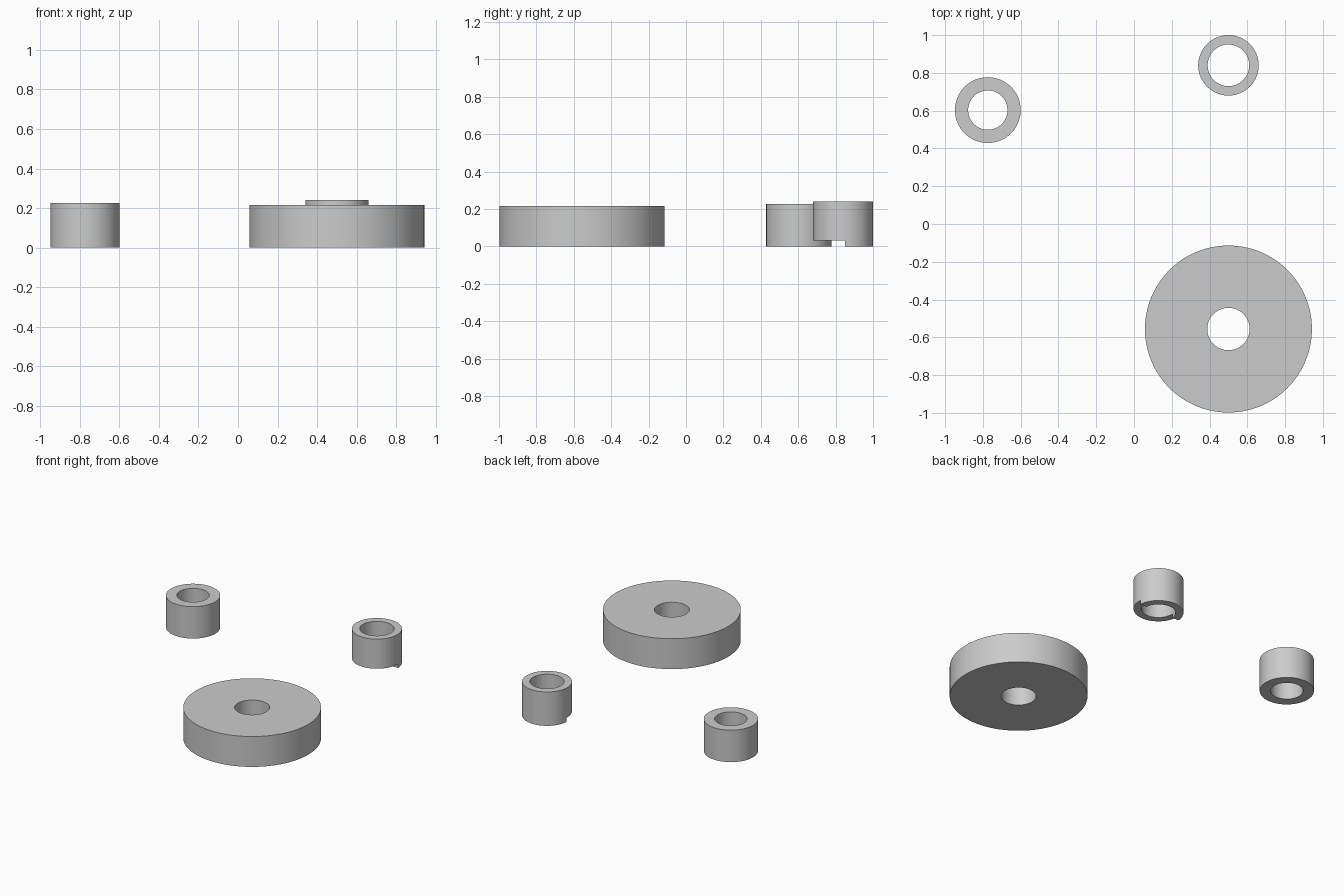
import bpy, bmesh, math

if "Cube" in bpy.data.objects:
    bpy.data.objects.remove(bpy.data.objects["Cube"])

SIDES = 128


def ring(name, x, y, outer, inner, height):
    """Upright tube standing on z = 0: a rectangular section swept round z."""
    profile = [(outer, 0), (outer, height), (inner, height), (inner, 0)]
    bm = bmesh.new()
    loops = []
    for i in range(SIDES):
        a = 2 * math.pi * i / SIDES
        loops.append([bm.verts.new((r * math.cos(a), r * math.sin(a), z)) for r, z in profile])
    for i in range(SIDES):
        p, q = loops[i], loops[(i + 1) % SIDES]
        for j in range(4):
            k = (j + 1) % 4
            bm.faces.new((p[j], q[j], q[k], p[k]))
    bmesh.ops.recalc_face_normals(bm, faces=bm.faces)
    mesh = bpy.data.meshes.new(name)
    bm.to_mesh(mesh)
    bm.free()
    obj = bpy.data.objects.new(name, mesh)
    obj.location = (x, y, 0)
    bpy.context.collection.objects.link(obj)
    return obj


def smooth(obj):
    bpy.ops.object.select_all(action='DESELECT')
    obj.select_set(True)
    bpy.context.view_layer.objects.active = obj
    bpy.ops.object.shade_smooth_by_angle(angle=math.radians(30))


# Large disc with a centre bore, and the plain spacer
disc = ring("large_disc", 0.5, -0.556, 0.442, 0.112, 0.215)
spacer = ring("plain_spacer", -0.774, 0.603, 0.174, 0.104, 0.226)

# Stepped spacer: the front half of its underside is cut away
stepped = ring("stepped_spacer", 0.5, 0.84, 0.16, 0.11, 0.24)
bpy.ops.mesh.primitive_cube_add(size=1, location=(0.5, 0.65, -0.035))
cutter = bpy.context.object
cutter.name = "step_cutter"
cutter.scale = (0.5, 0.4, 0.13)
cutter.hide_render = True
mod = stepped.modifiers.new("step", 'BOOLEAN')
mod.operation = 'DIFFERENCE'
mod.solver = 'EXACT'
mod.object = cutter
bpy.context.view_layer.objects.active = stepped
bpy.ops.object.modifier_apply(modifier=mod.name)
bpy.data.objects.remove(cutter)

for part in (disc, spacer, stepped):
    smooth(part)
